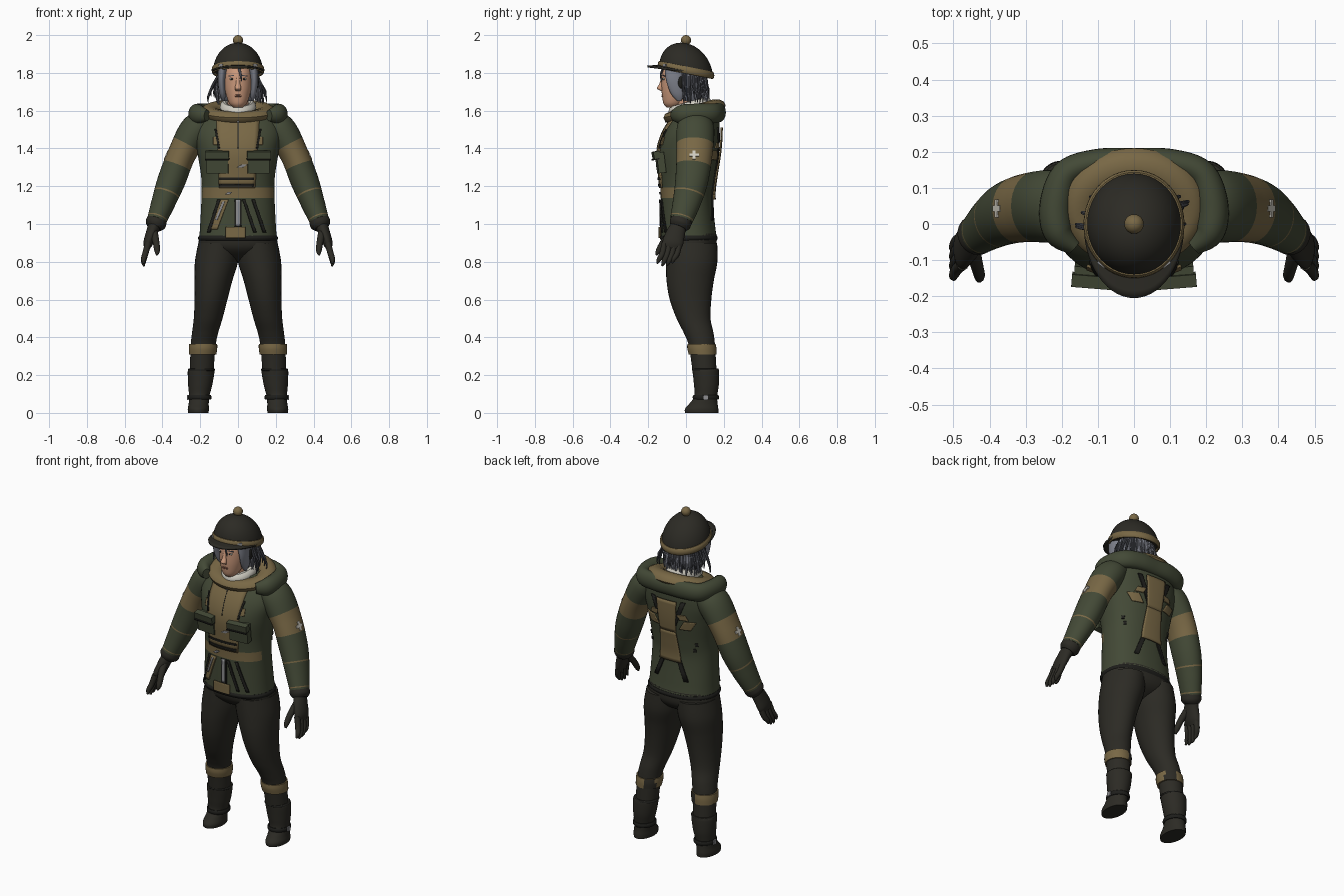
import bpy, bmesh, math, random
from mathutils import Vector

random.seed(4)
if "Cube" in bpy.data.objects:
    bpy.data.objects.remove(bpy.data.objects["Cube"])


def material(name, *rgb):
    m = bpy.data.materials.new(name)
    m.use_nodes = True
    m.diffuse_color = (*rgb, 1)
    m.node_tree.nodes["Principled BSDF"].inputs["Base Color"].default_value = (*rgb, 1)
    return m


GREEN = material("olive cloth", .056, .067, .037)
TAN = material("tan cloth", .19, .138, .06)
DARK = material("charcoal cloth", .025, .0235, .018)
BLACK = material("black strap", .013, .013, .011)
SKIN = material("skin", .6, .32, .2)
HAIR = material("grey hair", .21, .22, .26)
LOCK = material("dark hair", .06, .063, .075)
FUR = material("off white fur", .62, .6, .53)
METAL = material("grey metal", .27, .27, .28)
LIP = material("lip brown", .26, .11, .07)


def finish(bm, name, *mats, thick=0):
    bmesh.ops.recalc_face_normals(bm, faces=bm.faces)
    me = bpy.data.meshes.new(name)
    bm.to_mesh(me)
    bm.free()
    for m in mats:
        me.materials.append(m)
    ob = bpy.data.objects.new(name, me)
    bpy.context.collection.objects.link(ob)
    if thick:
        mod = ob.modifiers.new("thickness", "SOLIDIFY")
        mod.thickness, mod.offset = thick, 0
    bpy.ops.object.select_all(action='DESELECT')
    ob.select_set(True)
    bpy.context.view_layer.objects.active = ob
    bpy.ops.object.shade_smooth_by_angle(angle=math.radians(45))
    return ob


def spline(keys, n, closed=False):
    """Catmull-Rom curve through keys, n steps per span."""
    k, out = len(keys), []
    get = lambda i: keys[i % k] if closed else keys[max(0, min(k - 1, i))]
    for i in range(k if closed else k - 1):
        for j in range(n):
            t = j / n
            out.append(tuple(
                .5 * (2 * b + (c - a) * t + (2 * a - 5 * b + 4 * c - d) * t * t
                      + (3 * b - a - 3 * c + d) * t ** 3)
                for a, b, c, d in zip(get(i - 1), get(i), get(i + 1), get(i + 2))))
    return out if closed else out + [keys[-1]]


def sweep(bm, keys, n=6, seg=24, up=None, p=2, closed=False, rule=None):
    """Skin of rings (x, y, z, rx, ry); level rings unless up is given."""
    pts, rings = spline(keys, n, closed), []
    k = len(pts)
    for i, q in enumerate(pts):
        u, v = Vector((1, 0, 0)), Vector((0, 1, 0))
        if up:
            a = pts[(i - 1) % k] if closed else pts[max(i - 1, 0)]
            b = pts[(i + 1) % k] if closed else pts[min(i + 1, k - 1)]
            t = (Vector(b[:3]) - Vector(a[:3])).normalized()
            u = Vector(up).cross(t).normalized()
            v = t.cross(u)
        ring = []
        for s in range(seg):
            c, d = math.cos(math.tau * s / seg), math.sin(math.tau * s / seg)
            c, d = (math.copysign(abs(w) ** (2 / p), w) for w in (c, d))
            ring.append(bm.verts.new(Vector(q[:3]) + u * c * q[3] + v * d * q[4]))
        rings.append(ring)
    for i in range(k if closed else k - 1):
        r0, r1 = rings[i], rings[(i + 1) % k]
        for s in range(seg):
            f = bm.faces.new((r0[s], r0[(s + 1) % seg], r1[(s + 1) % seg], r1[s]))
            if rule:
                f.material_index = rule(f.calc_center_median(), (i + .5) / (k - 1))
    if not closed:
        bm.faces.new(rings[0])
        bm.faces.new(rings[-1])
    return pts


def part(name, keys, *mats, **kw):
    bm = bmesh.new()
    sweep(bm, keys, **kw)
    return finish(bm, name, *mats)


def hoop(name, mat, c, rx, ry, slope, tr, th):
    """Closed band round centre c, tilted along y."""
    ring = [math.tau * i / 16 for i in range(16)]
    part(name, [(c[0] + rx * math.cos(a), c[1] + ry * math.sin(a),
                 c[2] + slope * math.sin(a) * ry, tr, th) for a in ring],
         mat, n=3, seg=10, up=(0, 0, 1), closed=True)


def solid(name, make, loc, dims, mat, rot=(0, 0, 0), **kw):
    bm = bmesh.new()
    make(bm, **kw)
    bmesh.ops.scale(bm, vec=dims, verts=bm.verts)
    ob = finish(bm, name, mat)
    ob.location, ob.rotation_euler = loc, rot


def ball(name, *args):
    solid(name, bmesh.ops.create_uvsphere, *args, u_segments=20, v_segments=12, radius=1)


def box(name, *args):
    solid(name, bmesh.ops.create_cube, *args, size=1)


# Jacket body
P = 2.3
bm = bmesh.new()
body = sweep(bm, [(0, .015, .925, .205, .148), (0, .01, 1, .2, .143), (0, .003, 1.15, .193, .137),
                  (0, .005, 1.25, .195, .145), (0, .01, 1.38, .215, .16), (0, .027, 1.48, .23, .15),
                  (0, .05, 1.56, .2, .125), (0, .055, 1.61, .13, .09)],
             n=10, seg=96, p=P,
             rule=lambda c, s: 2 if c.z < .935 else 1 if 1.135 < c.z < 1.195 and c.y < -.04 else 0)
finish(bm, "jacket_body", GREEN, TAN, BLACK)


def on_body(x, z, side, lift):
    for a, b in zip(body, body[1:]):
        if a[2] <= z <= b[2]:
            t = (z - a[2]) / (b[2] - a[2])
            cy, rx, ry = (a[i] + (b[i] - a[i]) * t for i in (1, 3, 4))
            y = ry * max(0, 1 - abs(x / rx) ** P) ** (1 / P)
            return Vector((x, cy + side * (y + lift), z))


def patch(name, mat, corners, side=-1, lift=.003, thick=.008, n=10):
    """Plate over the body between four (x, z) corners."""
    bm = bmesh.new()
    a, b, c, d = (Vector(q) for q in corners)
    g = [[bm.verts.new(on_body(*a.lerp(b, i / n).lerp(d.lerp(c, i / n), j / n), side, lift))
          for i in range(n + 1)] for j in range(n + 1)]
    for j in range(n):
        for i in range(n):
            bm.faces.new((g[j][i], g[j][i + 1], g[j + 1][i + 1], g[j + 1][i]))
    finish(bm, name, mat, thick=thick)


def rect(x0, z0, x1, z1):
    return (x0, z0), (x1, z0), (x1, z1), (x0, z1)


def strap(name, mat, x0, z0, x1, z1, w, **kw):
    patch(name, mat, ((x0 - w, z0), (x0 + w, z0), (x1 + w, z1), (x1 - w, z1)), **kw)


# Jacket front
patch("front_panel", TAN, ((-.1, 1.19), (.09, 1.19), (.115, 1.585), (-.115, 1.585)))
patch("front_seam", BLACK, rect(-.002, 1.4, .002, 1.55), lift=.004)
for z in (1.205, 1.24):
    patch("front_belt", BLACK, rect(-.1, z - .006, .085, z + .006), lift=.008)
patch("centre_strip", METAL, rect(-.01, .99, .01, 1.13), lift=.004)
patch("centre_strip_edge", BLACK, rect(-.018, .98, .018, 1.13), lift=.001)
patch("hem_patch", TAN, rect(-.065, .927, .04, .985), lift=.008)
strap("buckle_strap_tan", TAN, -.13, .97, -.07, 1.13, .02)
strap("buckle_strap_metal", METAL, -.115, 1.02, -.075, 1.12, .006, lift=.008)
for x0, x1 in ((.09, .03), (.14, .08), (-.155, -.1)):
    strap("skirt_strap", BLACK, x0, .955, x1, 1.13, .008, lift=.005)
for s in (-1, 1):
    box("chest_pocket", (s * .108, -.135, 1.325), (.115, .04, .11), GREEN, (.12, 0, s * .08))
    box("pocket_flap", (s * .11, -.158, 1.365), (.125, .035, .04), GREEN, (.2, 0, s * .08))
    box("pocket_edge", (s * .11, -.162, 1.343), (.126, .034, .006), BLACK, (.2, 0, s * .08))
    strap("chest_edge", BLACK, s * .1, 1.4, s * .118, 1.5, .005, lift=.006)
    patch("chest_tear", TAN, rect(s * .105, 1.42, s * .13, 1.46))
    # Back straps, worn patches and holes
    strap("back_strap", BLACK, -s * .1, 1.02, s * .1, 1.51, .013, side=1)
    strap("back_patch", TAN, s * .1, 1.34, s * .13, 1.39, .032, side=1)
    strap("back_patch", TAN, s * .1, 1.4, s * .085, 1.43, .025, side=1)
    for x, z in ((.145, 1.2), (.155, 1.235)):
        patch("back_hole", BLACK, rect(s * x, z, s * x + .012, z + .018), side=1, n=4)
patch("back_panel_low", TAN, ((-.07, 1.13), (.07, 1.13), (.05, 1.32), (-.05, 1.32)), side=1, lift=.013)
patch("back_panel_high", TAN, ((-.05, 1.32), (.05, 1.32), (.065, 1.51), (-.065, 1.51)), side=1, lift=.013)
strap("chest_badge", METAL, .01, 1.3, .035, 1.315, .015, lift=.008)
strap("belt_badge", METAL, -.06, 1.155, -.04, 1.17, .012, lift=.005)

# Hood, collar and fur
half = [(.165, -.065, 1.575, .022, .03), (.21, -.02, 1.58, .042, .052), (.215, .06, 1.585, .045, .052),
        (.185, .14, 1.585, .04, .052), (.1, .172, 1.59, .036, .052)]
hood = half + [(0, .174, 1.59, .036, .052)] + [(-k[0], *k[1:]) for k in reversed(half)]
part("hood", hood, GREEN, up=(0, 0, 1), n=8)
hoop("collar", TAN, (0, .045, 1.595), .15, .115, .28, .05, .034)
hoop("fur_collar", FUR, (0, .02, 1.615), .073, .09, .28, .024, .034)
box("collar_toggle", (0, -.105, 1.545), (.012, .012, .014), METAL)

# Arms, gloves
for s in (-1, 1):
    arm = [(.15, .05, 1.54, .06, .08), (.22, .05, 1.5, .085, .1), (.297, .045, 1.37, .075, .095),
           (.352, .03, 1.23, .074, .087), (.393, .005, 1.12, .064, .075), (.43, -.025, 1.02, .052, .06)]
    part("sleeve", [(s * k[0], *k[1:]) for k in arm], GREEN, TAN, up=(0, 1, 0), n=14, seg=32,
         rule=lambda c, t: int(.33 < t < .49 or .71 < t < .73 or .95 < t < .97))
    part("glove_cuff", [(s * .423, -.018, 1.035, .05, .057), (s * .437, -.032, 1.0, .055, .057),
                        (s * .445, -.04, .98, .038, .045)], DARK, up=(0, 1, 0))
    for bar in ((.008, .05, .016), (.008, .016, .05)):
        box("arm_cross", (s * .379, .043, 1.365), bar, FUR, (0, -s * .4, 0))
    part("glove_palm", [(s * .44, -.035, 1, .034, .04), (s * .458, -.055, .95, .03, .05),
                        (s * .475, -.07, .9, .026, .055), (s * .482, -.075, .87, .015, .045)],
         DARK, up=(0, 1, 0))
    for i in range(4):
        y, drop = -.035 - .026 * i, (.015, .003, 0, .012)[i]
        part("glove_finger", [(s * .475, y, .9, .017, .016), (s * .49, y - .012, .845, .016, .016),
                              (s * .5, y - .03, .8 + drop, .013, .013),
                              (s * .498, y - .04, .778 + drop, .005, .005)], DARK, up=(0, 1, 0), seg=10)
    part("glove_thumb", [(s * .447, -.07, .96, .022, .022), (s * .435, -.115, .91, .018, .018),
                         (s * .428, -.145, .86, .015, .015), (s * .43, -.158, .835, .005, .005)],
         DARK, up=(0, 1, 0), seg=10)

# Trousers
part("trouser_seat", [(0, .03, .8, .03, .04), (0, .03, .835, .13, .1), (0, .025, .88, .205, .135),
                      (0, .02, .95, .2, .14)], DARK, seg=40, p=2.3)
part("waist_band", [(0, .015, .91, .205, .146), (0, .015, .925, .212, .153), (0, .015, .938, .206, .148)],
     BLACK, seg=48, p=2.3)
for s in (-1, 1):
    side = lambda keys: [(s * k[0], *k[1:]) for k in keys]
    part("trouser_leg", side([(.1, .03, .9, .11, .135), (.114, .03, .8, .114, .136), (.13, .022, .7, .1, .125),
                              (.143, .024, .6, .087, .11), (.158, .04, .5, .076, .09),
                              (.175, .068, .42, .069, .078), (.185, .085, .35, .066, .069),
                              (.193, .1, .2, .062, .063)]), DARK, n=8, seg=32)
    part("leg_band", side([(.184, .082, .366, .074, .075), (.185, .084, .34, .075, .077),
                           (.187, .088, .308, .072, .073)]), TAN, DARK, seg=32,
         rule=lambda c, t: int(c.y > .12 and abs(c.x) < .175))
    # Boots
    part("boot", side([(.193, .103, .235, .067, .067), (.195, .105, .22, .071, .07), (.2, .108, .15, .064, .066),
                       (.205, .105, .09, .054, .06), (.208, .093, .05, .053, .074),
                       (.21, .083, .022, .056, .088), (.21, .083, 0, .054, .088)]), DARK, seg=32)
    hoop("boot_strap", BLACK, (s * .203, .105, .082), .056, .063, 0, .007, .013)
    box("boot_buckle", (s * .267, .105, .082), (.008, .024, .026), METAL)
    hoop("boot_rim", BLACK, (s * .193, .103, .228), .067, .066, 0, .005, .006)

# Head and face
part("head", [(0, -.072, 1.618, .026, .032), (0, -.066, 1.64, .047, .054), (0, -.05, 1.69, .065, .078),
              (0, -.04, 1.74, .074, .09), (0, -.03, 1.79, .076, .098), (0, -.02, 1.84, .07, .09)], SKIN, seg=32)
part("neck", [(0, .01, 1.54, .06, .06), (0, 0, 1.62, .055, .055), (0, -.01, 1.7, .055, .06)], SKIN)
part("nose", [(0, -.122, 1.785, .008, .006), (0, -.13, 1.745, .011, .01), (0, -.138, 1.718, .017, .016),
              (0, -.124, 1.704, .012, .008)], SKIN)
for z in (1.676, 1.682):
    ball("lip", (0, -.122, z), (.02, .008, .004), LIP)
for s in (-1, 1):
    ball("eye", (s * .032, -.117, 1.768), (.014, .008, .006), FUR)
    ball("iris", (s * .032, -.123, 1.768), (.005, .004, .005), BLACK)
    box("eyebrow", (s * .034, -.117, 1.785), (.03, .008, .005), LOCK, (0, s * .15, s * .3))
    ball("ear_flap", (s * .102, -.025, 1.75), (.008, .018, .032), BLACK)
    part("cheek_hair", [(s * .08, -.07, 1.84, .024, .045), (s * .087, -.06, 1.76, .02, .045),
                        (s * .082, -.045, 1.69, .016, .035), (s * .076, -.035, 1.65, .006, .01)], HAIR)

# Hair
part("hair_cap", [(0, .03, 1.65, .07, .055), (0, .025, 1.69, .09, .075), (0, .02, 1.76, .098, .09),
                  (0, .01, 1.84, .1, .1)], HAIR, seg=32)
for name, mat, count in (("grey_strands", HAIR, 40), ("dark_strands", LOCK, 32)):
    bm = bmesh.new()
    for i in range(count):
        a = -.35 + (math.pi + .7) * (i + random.random()) / count
        c, d, flare = math.cos(a), math.sin(a), random.uniform(0, .015)
        low = random.uniform(1.63, 1.68)
        if mat == LOCK and abs(c) > .8:
            flare = random.uniform(.01, .065)
        sweep(bm, [(.098 * c, .015 + .09 * d, 1.8, .006, .006),
                   (c * (.106 + flare * .5), .015 + d * .096, 1.74, .007, .007),
                   (c * (.106 + flare), .02 + d * .1, low + .03, .005, .005),
                   (c * (.105 + flare), .02 + d * .095, low, .001, .001)], n=3, seg=6, up=(.3, .9, 0))
    finish(bm, name, mat)
part("forehead_lock", [(.005, -.12, 1.83, .008, .006), (.014, -.134, 1.79, .006, .005),
                       (.02, -.13, 1.755, .002, .002)], LOCK, up=(0, 1, 0), seg=8)

# Helmet
bm = bmesh.new()
steps = [math.pi / 2 * i / 8 for i in range(9)]
sweep(bm, [(0, 0, 1.805 + .152 * math.sin(a), .131 * math.cos(a) + .001, .141 * math.cos(a) + .001)
           for a in steps], n=2, seg=40)
for v in bm.verts:
    v.co.z -= .2 * v.co.y
finish(bm, "helmet_dome", DARK)
hoop("helmet_band", TAN, (0, 0, 1.815), .13, .14, -.2, .01, .02)
ball("helmet_pompom", (0, 0, 1.973), (.027, .027, .027), TAN)
for x in (-.09, .09):
    box("helmet_badge", (x, -.112, 1.84), (.026, .008, .014), METAL, (0, 0, x * 7))
bm = bmesh.new()
rows = []
for j in range(5):
    t = j / 4
    arc = [math.pi + math.pi * i / 28 for i in range(29)]
    rows.append([bm.verts.new(((.12 + .018 * t) * math.cos(a), (.125 + .08 * t) * math.sin(a),
                               1.812 - .026 * math.sin(a) - .004 * t)) for a in arc])
for r0, r1 in zip(rows, rows[1:]):
    for i in range(28):
        bm.faces.new((r0[i], r0[i + 1], r1[i + 1], r1[i]))
finish(bm, "helmet_peak", DARK, thick=.01)
